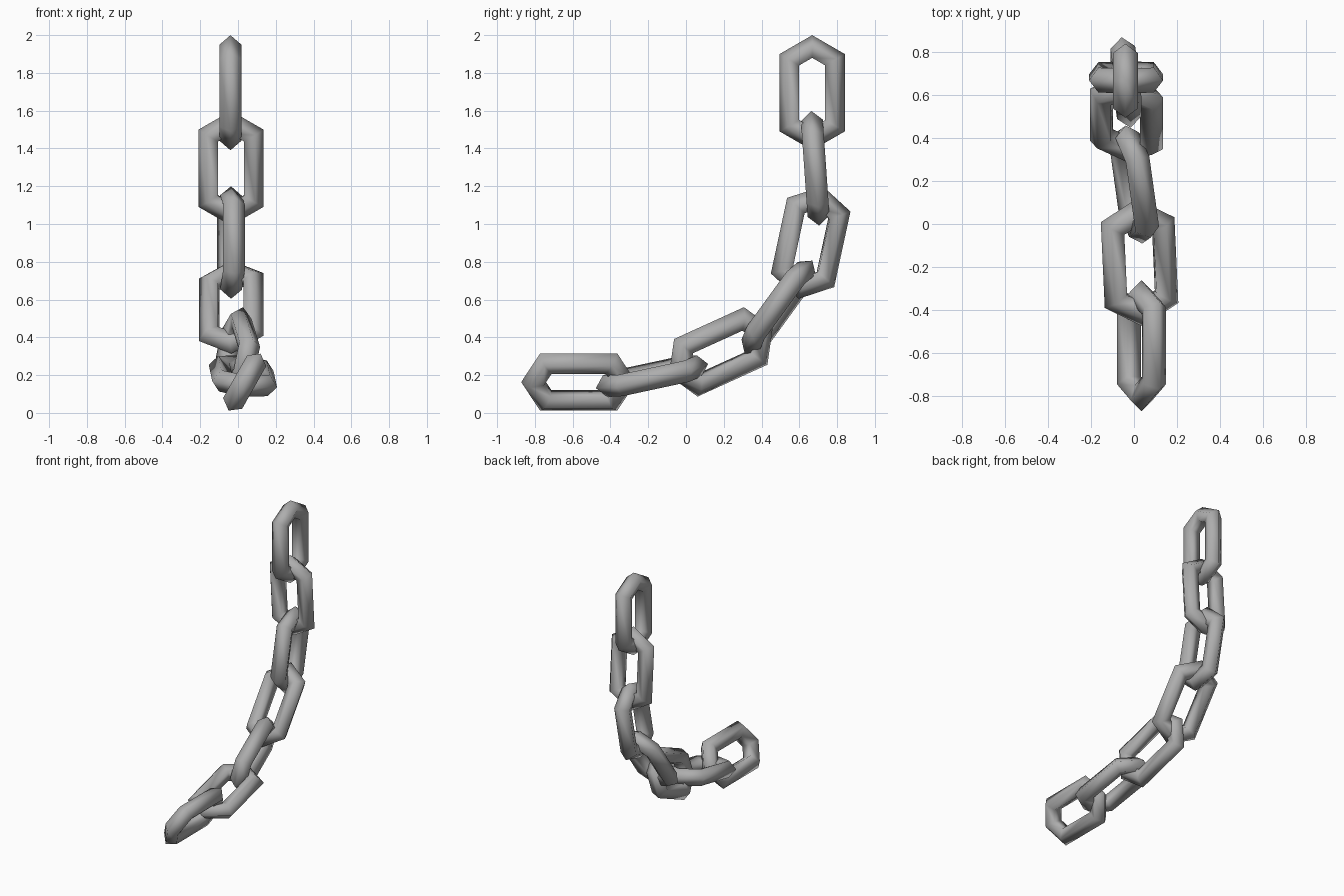
import bpy
import bmesh
from math import cos, sin, radians
from mathutils import Vector, Matrix

cube = bpy.data.objects.get("Cube")
if cube:
    bpy.data.objects.remove(cube)

# One plain grey metal
steel = bpy.data.materials.new("grey_metal")
steel.use_nodes = True
steel.diffuse_color = (0.42, 0.42, 0.42, 1)
bsdf = next(n for n in steel.node_tree.nodes if n.type == "BSDF_PRINCIPLED")
bsdf.inputs["Base Color"].default_value = steel.diffuse_color
bsdf.inputs["Roughness"].default_value = 0.6

RADIUS = 0.1375    # six-sided ring the bar follows
STRETCH = 0.105    # each half of the ring is moved outward this far
# Bar cross-section: (outward, sideways), with a ridge on the outer edge
BAR = [(0.062, 0), (0.012, 0.058), (-0.058, 0.036),
       (-0.058, -0.036), (0.012, -0.058)]


def make_link(name, centre, along, across):
    """Long six-sided ring lying in the plane of along and across."""
    along = Vector(along).normalized()
    across = Vector(across)
    across = (across - along * across.dot(along)).normalized()
    normal = along.cross(across)
    frame = Matrix((along, across, normal)).transposed()

    bm = bmesh.new()
    rings = []
    for i in range(6):
        a = radians(60 * i)
        shift = STRETCH if cos(a) > 0 else -STRETCH
        rings.append([
            bm.verts.new(Vector(centre) + frame @ Vector(
                ((RADIUS + out) * cos(a) + shift, (RADIUS + out) * sin(a), side)))
            for out, side in BAR])
    for i, ring in enumerate(rings):
        following = rings[(i + 1) % len(rings)]
        for j in range(len(BAR)):
            k = (j + 1) % len(BAR)
            bm.faces.new((ring[j], following[j], following[k], ring[k]))
    bmesh.ops.recalc_face_normals(bm, faces=bm.faces)

    mesh = bpy.data.meshes.new(name)
    bm.to_mesh(mesh)
    bm.free()
    mesh.materials.append(steel)
    obj = bpy.data.objects.new(name, mesh)
    bpy.context.collection.objects.link(obj)
    bpy.ops.object.select_all(action="DESELECT")
    obj.select_set(True)
    bpy.context.view_layer.objects.active = obj
    bpy.ops.object.shade_smooth_by_angle(angle=radians(75))


# Links from the hanging top end to the loose end: centre, long axis, width axis
LINKS = [
    ((-0.04, 0.668, 1.695), (0, 0, 1), (0, 1, 0)),
    ((-0.037, 0.684, 1.295), (0, -0.07, 1), (1, 0, 0)),
    ((-0.037, 0.66, 0.902), (0, 0.21, 0.977), (-0.12, 0.97, -0.21)),
    ((-0.035, 0.49, 0.56), (0, 0.59, 0.81), (0.35, -0.04, 0.03)),
    ((0.0, 0.184, 0.323), (-0.125, 0.9, 0.41), (0.31, -0.39, 0.87)),
    ((0.026, -0.18, 0.195), (-0.045, 0.976, 0.21), (1, 0.045, -0.1)),
    ((0.035, -0.568, 0.163), (0, 1, 0), (0.49, 0, 0.87)),
]
for number, (centre, along, across) in enumerate(LINKS, 1):
    make_link(f"chain_link_{number}", centre, along, across)
